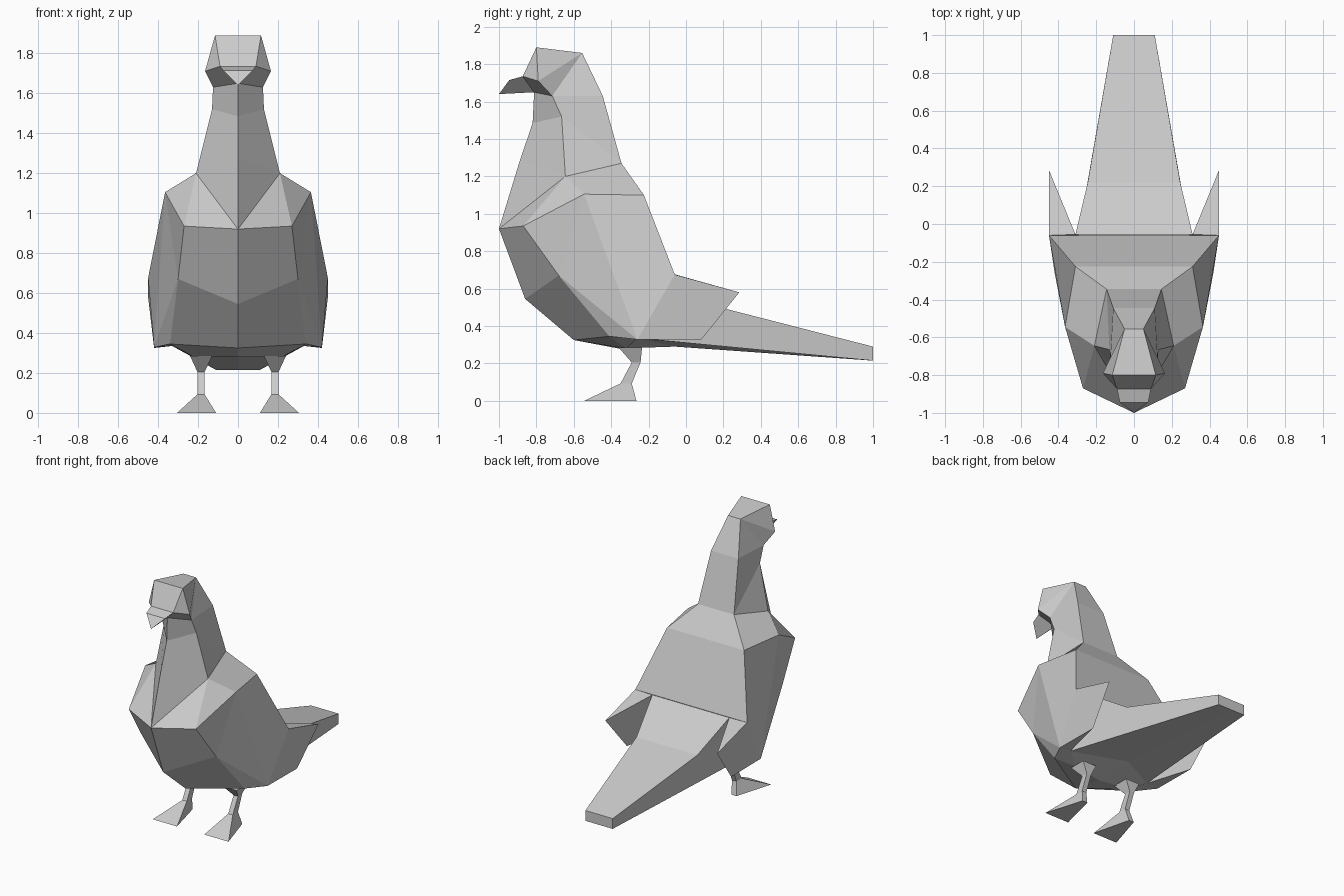
import bpy, bmesh

if "Cube" in bpy.data.objects:
    bpy.data.objects.remove(bpy.data.objects["Cube"])


def loft(name, rings, closed=False):
    """Bridge point rings with flat faces, build both mirrored halves, weld them."""
    bm = bmesh.new()
    n = len(rings[0])
    for side in (1, -1):
        def add(points):
            pts = list(dict.fromkeys((p[0] * side, p[1], p[2]) for p in points))
            if len(pts) > 2:
                bm.faces.new([bm.verts.new(p) for p in pts])
        for a, b in zip(rings, rings[1:]):
            for i in range(n if closed else n - 1):
                j = (i + 1) % n
                add([a[i], a[j], b[j], b[i]])
        if closed:
            add(rings[0])
            add(rings[-1])
    bmesh.ops.remove_doubles(bm, verts=bm.verts, dist=0.0005)
    bmesh.ops.recalc_face_normals(bm, faces=bm.faces)
    me = bpy.data.meshes.new(name)
    bm.to_mesh(me)
    bm.free()
    ob = bpy.data.objects.new(name, me)
    bpy.context.collection.objects.link(ob)
    return ob


def mid(p):
    """Same point on the centre line."""
    return (0, p[1], p[2])


def box_ring(x0, x1, y0, y1, z):
    return [(x0, y0, z), (x1, y0, z), (x1, y1, z), (x0, y1, z)]


# Points shared between neighbouring parts (right half)
collar_front, collar = (0, -.89, 1.28), (.21, -.645, 1.20)
collar_back = (.145, -.345, 1.27)
wing_top, wing_low = (.45, -.06, .675), (.42, -.26, .328)
rump, tail_root, vent = (.31, -.055, .675), (.33, -.26, .335), (0, -.06, .29)
brow, chin = (.09, -.873, 1.735), (0, -.812, 1.65)

# Body: collar, shoulders, waist, lower edge, belly
breast, breast_side = (0, -1, .92), (.27, -.87, .935)
shoulder, shoulder_back = (.365, -.545, 1.105), (.31, -.225, 1.10)
flank, belly_side = (.30, -.68, .67), (.34, -.41, .345)
belly, keel = (.22, -.32, .28), (0, -.36, .28)
loft("body", [
    [collar_front, collar, collar, collar, collar_back, mid(collar_back)],
    [breast, collar, collar, collar, collar_back, mid(collar_back)],
    [breast, breast_side, shoulder, shoulder, shoulder_back, mid(shoulder_back)],
    [(0, -.86, .545), flank, flank, wing_low, wing_top, mid(wing_top)],
    [(0, -.60, .325), belly_side, belly_side, wing_low, tail_root, vent],
    [keel, belly, belly, tail_root, tail_root, vent],
    [keel, belly, belly, belly, belly, keel],
])

# Neck and head: collar, throat, jaw, brow, crown
nape, crown, crown_back = (.11, -.445, 1.63), (.115, -.80, 1.89), (.05, -.555, 1.86)
throat, jaw = (0, -.82, 1.485), (.125, -.715, 1.63)
loft("neck_and_head", [
    [collar_front, collar_front, collar, collar_back, mid(collar_back)],
    [throat, throat, (.13, -.665, 1.52), collar_back, mid(collar_back)],
    [chin, chin, jaw, nape, mid(nape)],
    [chin, chin, jaw, crown_back, mid(crown_back)],
    [mid(brow), brow, (.165, -.79, 1.71), crown_back, mid(crown_back)],
    [mid(crown), crown, crown, crown_back, mid(crown_back)],
    [mid(crown_back)] * 5,
])

# Beak
ridge, tip = (.075, -.945, 1.715), (0, -1, 1.64)
loft("beak", [[mid(brow), brow, chin], [mid(ridge), ridge, tip], [tip] * 3])

# Folded wing tips
wing_end, wing_bottom = (.45, .285, .58), (.42, .08, .325)
loft("wing_tips", [
    [wing_top, wing_low, tail_root, rump],
    [wing_end, wing_bottom, wing_bottom, wing_end],
], closed=True)

# Tail
bend, end, end_low = (.245, .22, .49), (.11, 1, .29), (.11, 1, .215)
loft("tail", [
    [mid(rump), rump, tail_root, vent],
    [mid(bend), bend, tail_root, vent],
    [mid(end), end, end_low, mid(end_low)],
    [mid(end), mid(end), mid(end_low), mid(end_low)],
])

# Legs with wedge feet
foot = [(.11, -.545, 0), (.305, -.545, 0), (.22, -.265, 0), (.18, -.265, 0)]
loft("legs", [
    box_ring(.13, .24, -.36, -.235, .285),
    box_ring(.167, .203, -.29, -.243, .205),
    box_ring(.167, .203, -.35, -.29, .093),
    foot,
], closed=True)
